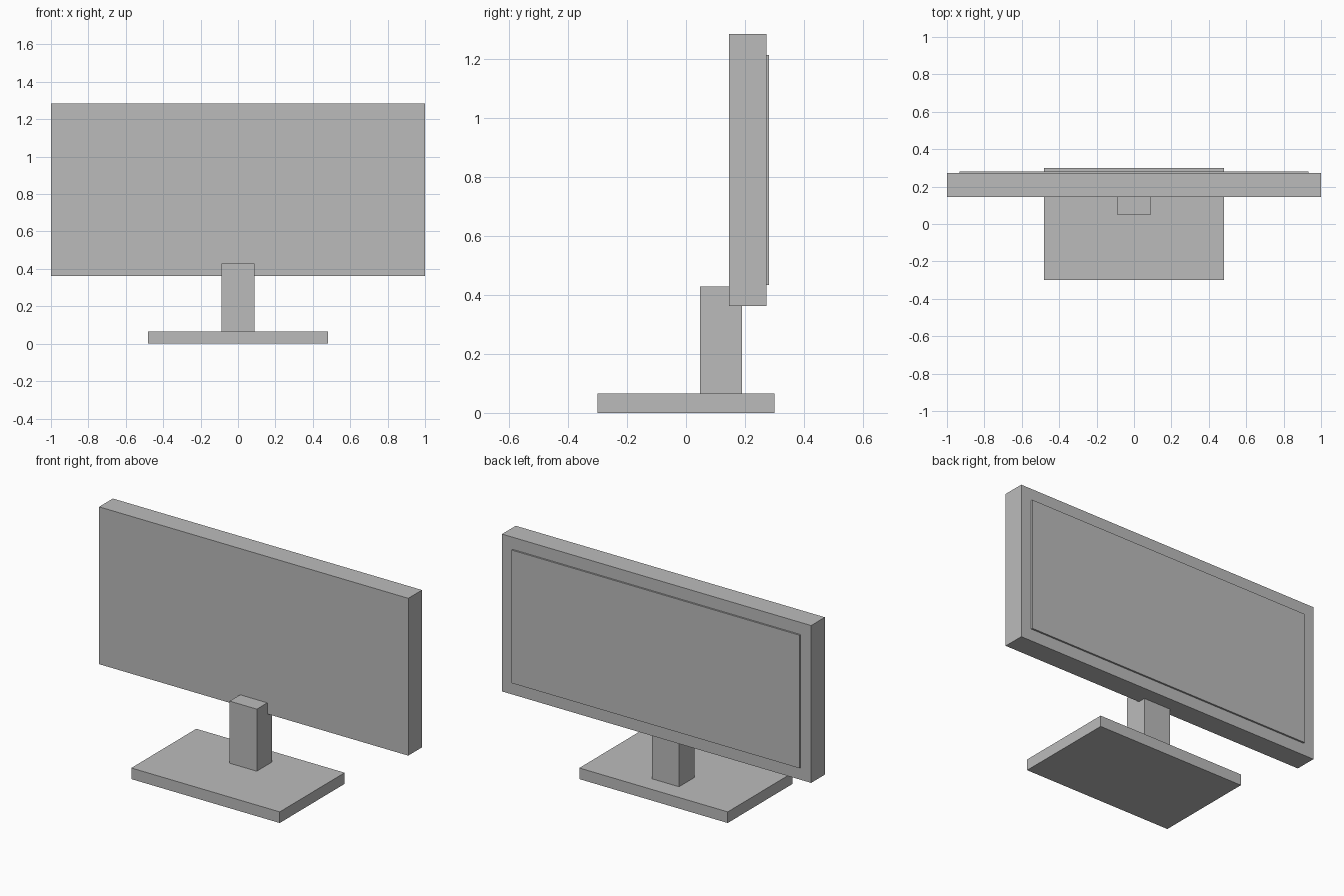
import bpy

if "Cube" in bpy.data.objects:
    bpy.data.objects.remove(bpy.data.objects["Cube"])

grey = bpy.data.materials.new("plain grey")
grey.diffuse_color = (0.5, 0.5, 0.5, 1.0)
grey.use_nodes = True
grey.node_tree.nodes["Principled BSDF"].inputs["Base Color"].default_value = grey.diffuse_color


def box(name, x, y, z):
    """Axis-aligned box from (min, max) ranges."""
    centre = [(a + b) / 2 for a, b in (x, y, z)]
    bpy.ops.mesh.primitive_cube_add(size=1, location=centre)
    ob = bpy.context.object
    ob.name = name
    ob.scale = [b - a for a, b in (x, y, z)]
    bpy.ops.object.transform_apply(location=False, rotation=False, scale=True)
    ob.data.materials.append(grey)
    return ob


# Stand: flat foot and upright neck that overlaps the housing
box("stand_base", (-0.48, 0.48), (-0.30, 0.30), (0.0, 0.065))
box("stand_neck", (-0.088, 0.088), (0.048, 0.19), (0.065, 0.428))

# Monitor: thick housing with a thin raised screen panel
box("monitor_housing", (-1.0, 1.0), (0.145, 0.272), (0.363, 1.283))
box("screen_panel", (-0.932, 0.932), (0.262, 0.282), (0.434, 1.212))
